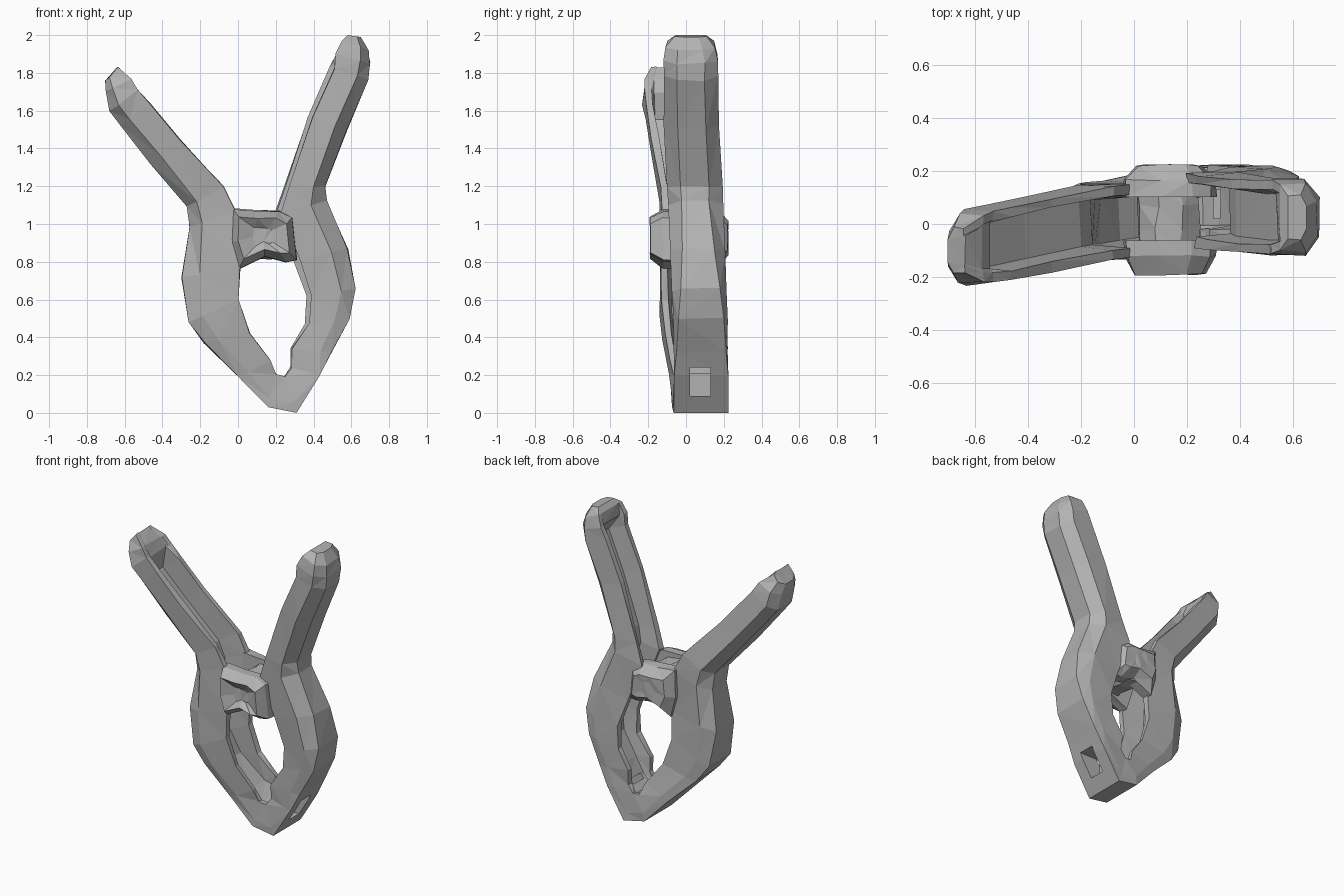
import bpy, bmesh, math, random
from mathutils import Vector

if "Cube" in bpy.data.objects:
    bpy.data.objects.remove(bpy.data.objects["Cube"])

random.seed(4)
grey = bpy.data.materials.new("plain grey")
grey.diffuse_color = (0.45, 0.45, 0.45, 1)
grey.use_nodes = True
grey.node_tree.nodes["Principled BSDF"].inputs["Base Color"].default_value = grey.diffuse_color


def make_object(name, bm, jitter=0.0):
    """Facet the mesh slightly and add it to the scene."""
    for v in bm.verts:
        if 0.03 < v.co.z < 1.97:
            v.co += Vector([random.uniform(-jitter, jitter) for _ in range(3)])
    bmesh.ops.recalc_face_normals(bm, faces=bm.faces)
    bmesh.ops.triangulate(bm, faces=[f for f in bm.faces if len(f.verts) > 3])
    mesh = bpy.data.meshes.new(name)
    bm.to_mesh(mesh)
    bm.free()
    mesh.materials.append(grey)
    ob = bpy.data.objects.new(name, mesh)
    bpy.context.collection.objects.link(ob)
    return ob


def loft(rings, name, jitter):
    """Skin a list of closed rings and cap both ends."""
    bm = bmesh.new()
    loops = [[bm.verts.new(p) for p in ring] for ring in rings]
    n = len(loops[0])
    for a, b in zip(loops, loops[1:]):
        for i in range(n):
            j = (i + 1) % n
            bm.faces.new((a[i], a[j], b[j], b[i]))
    bm.faces.new(loops[0])
    bm.faces.new(loops[-1])
    return make_object(name, bm, jitter)


def clamp(v, lo, hi):
    return max(lo, min(hi, v))


# Stations from left handle tip, round the jaws, to right handle tip:
# outer x, outer z, inner x, inner z, depth of the inner channel
stations = [
    (-.70, 1.76, -.64, 1.83, 0), (-.70, 1.70, -.57, 1.77, 0),
    (-.68, 1.60, -.53, 1.71, .1), (-.62, 1.52, -.46, 1.63, .65),
    (-.46, 1.32, -.31, 1.45, .68), (-.27, 1.09, -.08, 1.20, .65),
    (-.26, .98, -.01, 1.07, .6), (-.30, .72, .01, .78, .5),
    (-.26, .48, .00, .60, .5), (-.18, .37, .06, .42, .48),
    (.00, .19, .17, .28, .4), (.16, .03, .20, .20, .1),
    (.31, .00, .25, .19, .1), (.43, .20, .28, .24, .25),
    (.50, .32, .28, .34, .42), (.59, .50, .35, .47, .5),
    (.62, .66, .36, .62, .5), (.58, .87, .30, .80, .5),
    (.47, 1.12, .20, 1.06, .6), (.46, 1.20, .25, 1.20, .65),
    (.58, 1.50, .37, 1.57, .68), (.69, 1.76, .49, 1.83, .65),
    (.70, 1.85, .52, 1.90, .1), (.69, 1.92, .55, 1.97, 0),
    (.65, 1.99, .58, 2.0, 0)]

rings = []
for k, (ox, oz, ix, iz, d) in enumerate(stations):
    x, z = (ox + ix) / 2, (oz + iz) / 2
    yc = min(.035 + .2 * x, clamp(.105 - .05 * z, .025, .08))  # slight twist
    end = min(k, len(stations) - 1 - k)
    h = (.085, .13)[end] if end < 2 else .145
    e = clamp(1.1 - .6 * z, .5, 1)                       # rounder handles
    f = .88 if 14 < k < 22 else 1       # lower front wall on the right arm
    section = [(0, -e), (0, e), (.3, 1), (1, .95), (1, .7), (1 - d, .6),
               (1 - d, -.6), (f, -.7), (f, -.95), (.3, -1)]
    rings.append([(ox + u * (ix - ox), yc + v * h, oz + u * (iz - oz))
                  for u, v in section])
clamp_body = loft(rings, "clamp_arms_and_jaws", .005)

# Pocket in the outer face of the right jaw
bm = bmesh.new()
bmesh.ops.create_cube(bm, size=1)
for v in bm.verts:
    v.co = (.38 + v.co.x * .16, .075 + v.co.y * .11, .165 + v.co.z * .15)
cutter = make_object("pocket_cutter", bm)
cutter.hide_render = True
cutter.hide_viewport = True
cut = clamp_body.modifiers.new("pocket", 'BOOLEAN')
cut.operation = 'DIFFERENCE'
cut.solver = 'EXACT'
cut.object = cutter

# Hinge lugs: bulging plates on both sides of the arms
outline = [(-.03, 1.08), (.10, 1.07), (.22, 1.07), (.29, 1.03), (.31, .81),
           (.25, .80), (.14, .83), (.00, .76), (-.04, .90)]
cx, cz = .13, .94


def lug(name, y_in, y_base, y_top, y_mid, sx, sz):
    def ring(a, b, y):
        return [(cx + (x - cx) * a, y, cz + (z - cz) * b) for x, z in outline]
    loft([ring(1, 1, y_in), ring(1, 1, y_base), ring(sx, sz, y_top),
          ring(.3, .3, y_mid)], name, .004)


lug("front_hinge_lug", -.06, -.12, -.19, -.155, .78, .7)
lug("back_hinge_lug", .10, .165, .222, .222, .7, .6)

# Spring barrel joining the lugs between the arms
loft([[(.13 + .12 * math.cos(a * math.pi / 4 + .39), y,
        .93 + .12 * math.sin(a * math.pi / 4 + .39)) for a in range(8)]
      for y in (-.1, -.02, .07, .16)], "spring_barrel", .01)
